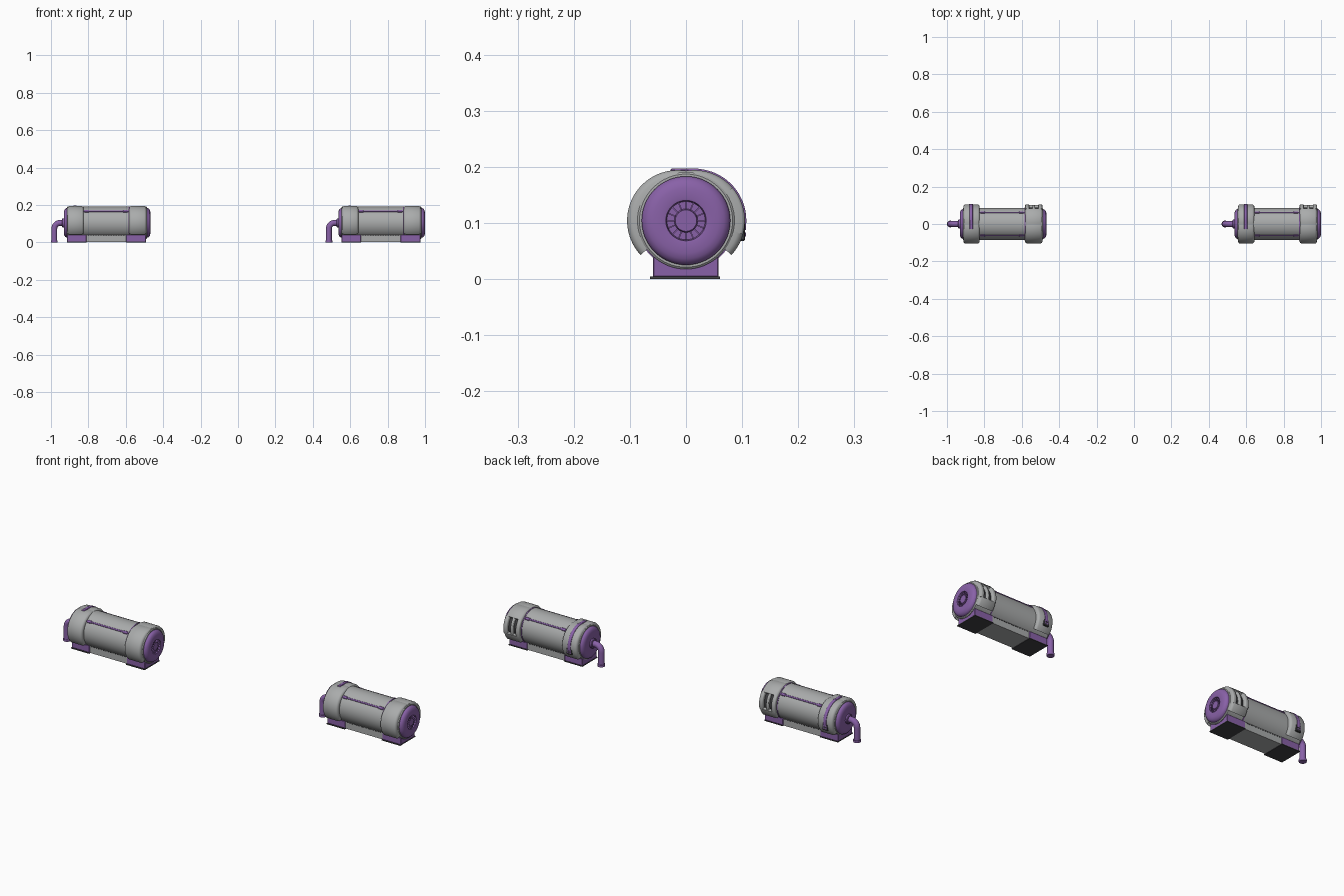
import bpy, bmesh, math
from mathutils import Vector, Matrix

if "Cube" in bpy.data.objects:
    bpy.data.objects.remove(bpy.data.objects["Cube"])

def mat(name, c):
    m = bpy.data.materials.new(name)
    m.diffuse_color = (*c, 1)
    m.use_nodes = True
    m.node_tree.nodes["Principled BSDF"].inputs["Base Color"].default_value = m.diffuse_color
    return m

PURPLE = mat("purple", (0.25, 0.12, 0.39))
GREY = mat("grey", (0.40, 0.41, 0.41))
DARK = mat("dark_grey", (0.05, 0.05, 0.055))
CZ = 0.104          # height of the tank axis
parts = []

def finish(name, bm, m, angle=35):
    bmesh.ops.recalc_face_normals(bm, faces=bm.faces)
    me = bpy.data.meshes.new(name)
    bm.to_mesh(me)
    bm.free()
    me.materials.append(m)
    ob = bpy.data.objects.new(name, me)
    bpy.context.collection.objects.link(ob)
    bpy.ops.object.select_all(action='DESELECT')
    ob.select_set(True)
    bpy.context.view_layer.objects.active = ob
    bpy.ops.object.shade_smooth_by_angle(angle=math.radians(angle))
    parts.append(ob)
    return ob

def sweep(name, prof, m, a0=0, a1=360, cy=0.0, cz=CZ):
    """Turn an (x, radius) profile about the x axis; an arc uses a closed profile."""
    bm = bmesh.new()
    full = a1 - a0 >= 360
    n = 64 if full else max(2, round((a1 - a0) / 5))
    rows = []
    for i in range(n if full else n + 1):
        a = math.radians(a0 + (a1 - a0) * i / n)
        rows.append([bm.verts.new((x, cy + r * math.cos(a), cz + r * math.sin(a))) for x, r in prof])
    k = len(prof)
    for i in range(n):
        p, q = rows[i], rows[(i + 1) % len(rows)]
        for j in range(k - 1 if full else k):
            l = (j + 1) % k
            bm.faces.new((p[j], p[l], q[l], q[j]))
    if full:
        bmesh.ops.remove_doubles(bm, verts=bm.verts, dist=1e-6)
    else:
        bm.faces.new(rows[0])
        bm.faces.new(rows[-1])
    return finish(name, bm, m)

def band(name, x0, x1, a0, a1, ro, m, c=0.01, ri=0.068, cy=0.015):
    prof = [(x0, ri), (x0, ro - c), (x0 + c * .35, ro - c * .35), (x0 + c, ro),
            (x1 - c, ro), (x1 - c * .35, ro - c * .35), (x1, ro - c), (x1, ri)]
    return sweep(name, prof, m, a0, a1, cy)

def box(name, lo, hi, m, bev=0.0, rot=None):
    """Box between two corners; rot = degrees turned about the tank axis."""
    bm = bmesh.new()
    lo, hi = Vector(lo), Vector(hi)
    bmesh.ops.create_cube(bm, size=1, matrix=Matrix.Translation((lo + hi) / 2) @ Matrix.Diagonal((*(hi - lo), 1)))
    if bev:
        bmesh.ops.bevel(bm, geom=bm.edges[:], offset=bev, segments=1, affect='EDGES')
    if rot is not None:
        t = Matrix.Translation((0, 0, CZ))
        bm.transform(t @ Matrix.Rotation(math.radians(rot), 4, 'X'))
    return finish(name, bm, m)

# tank body
sweep("tank_body", [(-.914, 0), (-.914, .083), (-.911, .0865), (-.490, .0865), (-.487, .083), (-.487, 0)], GREY)

# right end cap with recessed vent
sweep("right_cap", [(-.495, 0), (-.495, .079), (-.483, .079), (-.476, .075), (-.471, .068), (-.4685, .058),
                    (-.468, .040), (-.469, .036), (-.478, .034), (-.478, .021), (-.472, .019), (-.472, 0)], PURPLE)
for i in range(16):
    box("vent_fin", (-.48, .020, -.0012), (-.471, .035, .0012), PURPLE, rot=i * 22.5)

# left end cap and pipe collar
sweep("left_cap", [(-.905, 0), (-.905, .079), (-.917, .079), (-.924, .075), (-.929, .067), (-.931, .056), (-.931, 0)], PURPLE)
sweep("pipe_collar", [(-.925, 0), (-.925, .024), (-.938, .024), (-.941, .021), (-.941, 0)], PURPLE)

# bent outlet pipe, swept as circles along the path
path = [(-.925, CZ, 0)]
for i in range(9):
    a = math.radians(90 * i / 8)
    path.append((-.951 - .031 * math.sin(a), CZ - .031 + .031 * math.cos(a), a))
path += [(-.982, .008, math.pi / 2)]
bm = bmesh.new()
rows = []
for x, z, a in path:
    row = []
    for k in range(24):
        t = 2 * math.pi * k / 24
        c, s = .0155 * math.cos(t), .0155 * math.sin(t)
        row.append(bm.verts.new((x + c * math.sin(a) * -1, s, z + c * math.cos(a))))
    rows.append(row)
for p, q in zip(rows, rows[1:]):
    for k in range(24):
        bm.faces.new((p[k], p[(k + 1) % 24], q[(k + 1) % 24], q[k]))
finish("outlet_pipe", bm, PURPLE)
bm = bmesh.new()
bmesh.ops.create_cone(bm, cap_ends=True, segments=24, radius1=.018, radius2=.018, depth=.011,
                      matrix=Matrix.Translation((-.982, 0, .0055)))
finish("pipe_lip", bm, PURPLE)

# clamp rings: two offset half shells each
L, R = (-.912, -.825), (-.582, -.490)
band("left_ring_back", *L, -43, 99.6, .09, GREY)
band("left_ring_front", *L, 80.4, 223, .09, GREY, cy=-.015)
band("right_ring_front", *R, 80.4, 223, .09, GREY, cy=-.015)

# right ring back half, with an open window and a grip bar
band("right_ring_back_top", *R, 40, 99.6, .09, GREY)
band("right_ring_back_bottom", *R, -43, -15, .09, GREY)
band("window_rail", R[0], R[0] + .022, -16, 41, .09, GREY, c=.005)
band("window_rail", R[1] - .022, R[1], -16, 41, .09, GREY, c=.005)
band("window_floor", R[0] + .02, R[1] - .02, -16, 41, .0745, DARK, c=.001)
band("window_grip", -.543, -.529, -16, 41, .086, GREY, c=.003)

# purple seam beside the right ring
sweep("ring_seam", [(-.586, .08), (-.586, .0885), (-.581, .0885), (-.581, .08)], PURPLE)

# strap over the left ring, ending in a socket
band("strap", -.879, -.862, -8, 99.6, .0925, PURPLE, c=.002)
box("strap_top", (-.879, -.028, .188), (-.862, .024, .1965), PURPLE, .002)
box("socket", (-.886, .088, -.036), (-.855, .1055, -.004), DARK, .002, rot=0)
for z in (-.028, -.017):
    for x in (-.881, -.869):
        box("socket_pin", (x, .10, z), (x + .008, .1065, z + .007), PURPLE, rot=0)

# long trim strips with wider end tabs
for s, a in (("back", 45), ("front", 135)):
    box("trim_" + s, (-.825, .084, -.004), (-.585, .0895, .004), PURPLE, .001, rot=a)
    for x in (-.822, -.615):
        box("trim_tab_" + s, (x, .084, -.007), (x + .025, .0905, .007), PURPLE, .002, rot=a)

# base: grey middle, purple feet, thin sole
box("base_middle", (-.82, -.056, .002), (-.59, .056, .043), GREY)
for x0, x1 in ((-.914, -.811), (-.598, -.493)):
    box("base_foot", (x0, -.059, .003), (x1, .058, .04), PURPLE, .002)
    box("foot_sole", (x0 - .001, -.064, 0), (x1 + .001, .061, .004), DARK)
for s in (-1, 1):
    for i in range(15):
        x = -.803 + i * .0135
        box("base_slot", (x, s * .0565 - .001, .034), (x + .007, s * .0565 + .001, .037), DARK)

# second identical unit
for ob in parts:
    twin = ob.copy()
    twin.location.x = 1.468
    bpy.context.collection.objects.link(twin)
